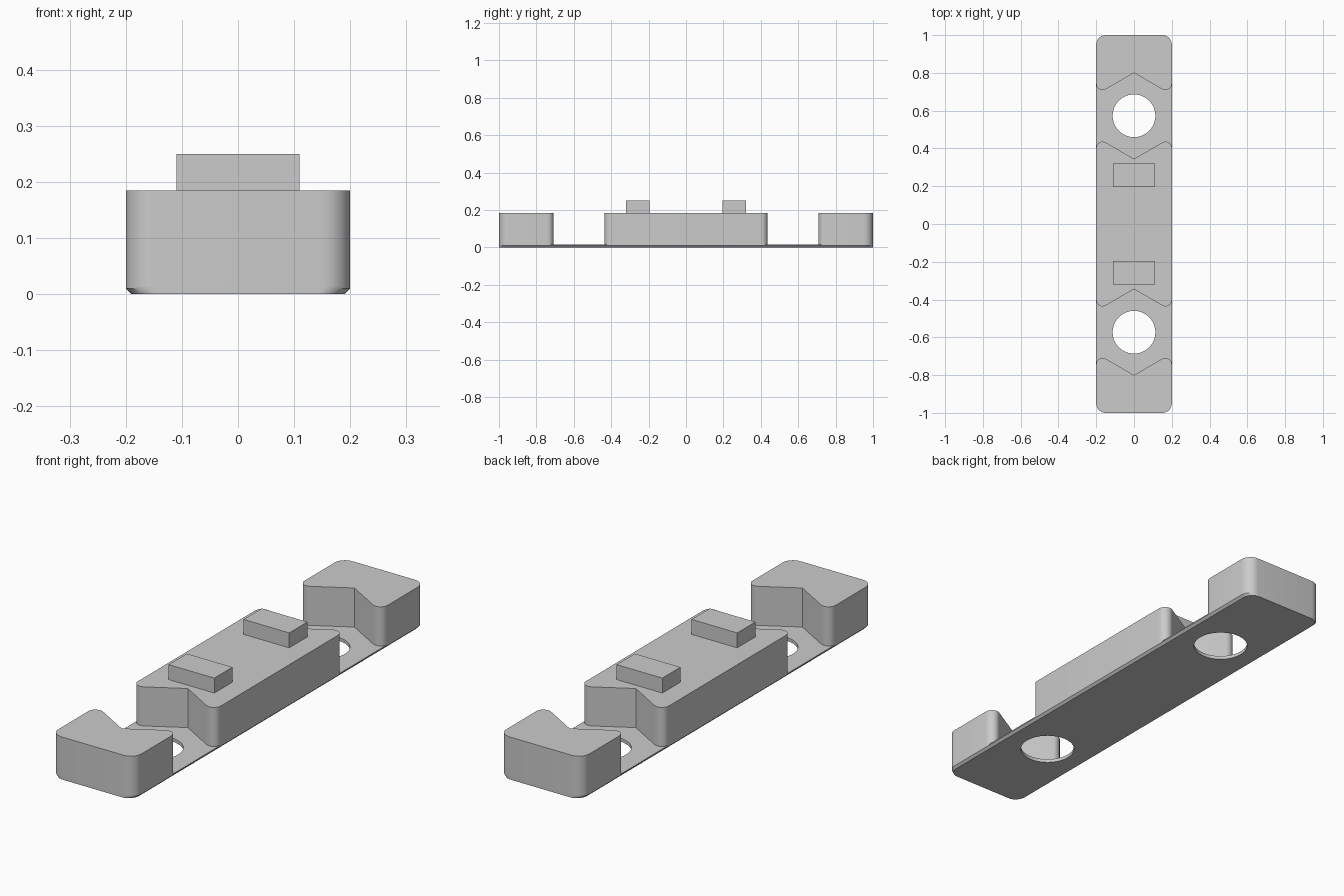
import bpy, bmesh, math
from mathutils import Vector

cube = bpy.data.objects.get("Cube")
if cube:
    bpy.data.objects.remove(cube, do_unlink=True)

PLATE_TOP, BLOCK_TOP, TAB_TOP = 0.015, 0.185, 0.25
HALF_W, HOLE_Y, HOLE_R = 0.2, 0.573, 0.113

grey = bpy.data.materials.new("light grey")
grey.use_nodes = True
colour = (0.6, 0.6, 0.6, 1)
grey.diffuse_color = colour
grey.node_tree.nodes["Principled BSDF"].inputs["Base Color"].default_value = colour


def rounded(corners, steps=10):
    """Outline from (x, y, radius) corners, each rounded by a tangent arc."""
    out = []
    for i, (x, y, r) in enumerate(corners):
        p = Vector((x, y))
        if r == 0:
            out.append(p)
            continue
        a = (Vector(corners[i - 1][:2]) - p).normalized()
        b = (Vector(corners[(i + 1) % len(corners)][:2]) - p).normalized()
        half = a.angle(b) / 2
        centre = p + (a + b).normalized() * r / math.sin(half)
        start = p + a * r / math.tan(half) - centre
        end = p + b * r / math.tan(half) - centre
        sweep = math.atan2(start.x * end.y - start.y * end.x, start.dot(end))
        for k in range(steps + 1):
            t = sweep * k / steps
            c, s = math.cos(t), math.sin(t)
            out.append(centre + Vector((start.x * c - start.y * s,
                                        start.x * s + start.y * c)))
    return out


def loft(name, outline, levels):
    """Stack the outline at (z, x scale) levels and cap both ends."""
    bm = bmesh.new()
    rings = [[bm.verts.new((p.x * sx, p.y, z)) for p in outline] for z, sx in levels]
    n = len(outline)
    for low, high in zip(rings, rings[1:]):
        for i in range(n):
            j = (i + 1) % n
            bm.faces.new((low[i], low[j], high[j], high[i]))
    bm.faces.new(rings[0][::-1])
    bm.faces.new(rings[-1])
    bmesh.ops.recalc_face_normals(bm, faces=bm.faces)
    mesh = bpy.data.meshes.new(name)
    bm.to_mesh(mesh)
    bm.free()
    mesh.materials.append(grey)
    obj = bpy.data.objects.new(name, mesh)
    bpy.context.collection.objects.link(obj)
    return obj


def activate(obj):
    bpy.ops.object.select_all(action='DESELECT')
    obj.select_set(True)
    bpy.context.view_layer.objects.active = obj


# Base plate, its long lower edges bevelled, with two round holes
end_r, tip_r = 0.05, 0.033
plate_outline = rounded([(-HALF_W, -1, end_r), (HALF_W, -1, end_r),
                         (HALF_W, 1, end_r), (-HALF_W, 1, end_r)])
plate = loft("base_plate", plate_outline, [(0, 0.95), (0.01, 1), (PLATE_TOP, 1)])
for side in (-1, 1):
    circle = [Vector((HOLE_R * math.cos(a), side * HOLE_Y + HOLE_R * math.sin(a)))
              for a in (math.tau * k / 64 for k in range(64))]
    cutter = loft("hole_cutter", circle, [(-0.1, 1), (0.1, 1)])
    cutter.hide_render = True
    cut = plate.modifiers.new("hole", 'BOOLEAN')
    cut.operation, cut.solver, cut.object = 'DIFFERENCE', 'EXACT', cutter
    activate(plate)
    bpy.ops.object.modifier_apply(modifier=cut.name)
    bpy.data.objects.remove(cutter, do_unlink=True)

# Raised blocks with V-notched ends facing the holes
block_levels = [(PLATE_TOP, 1), (BLOCK_TOP, 1)]
drop = HALF_W * math.tan(math.radians(30))
notch_end, notch_mid = 0.80, 0.345
tip = notch_mid + drop
parts = [plate, loft("centre_block", rounded([
    (-HALF_W, -tip, tip_r), (0, -notch_mid, 0), (HALF_W, -tip, tip_r),
    (HALF_W, tip, tip_r), (0, notch_mid, 0), (-HALF_W, tip, tip_r)]), block_levels)]
for side, label in ((-1, "front"), (1, "back")):
    inner = side * (notch_end - drop)
    parts.append(loft(label + "_end_block", rounded([
        (-HALF_W, side, end_r), (HALF_W, side, end_r), (HALF_W, inner, tip_r),
        (0, side * notch_end, 0), (-HALF_W, inner, tip_r)]), block_levels))
    # Small rectangular locating tab
    y0, y1 = side * 0.195, side * 0.32
    tab = [Vector(p) for p in ((-0.11, y0), (0.11, y0), (0.11, y1), (-0.11, y1))]
    parts.append(loft(label + "_tab", tab, [(BLOCK_TOP, 1), (TAB_TOP, 1)]))

for part in parts:
    activate(part)
    bpy.ops.object.shade_smooth_by_angle(angle=math.radians(30))
